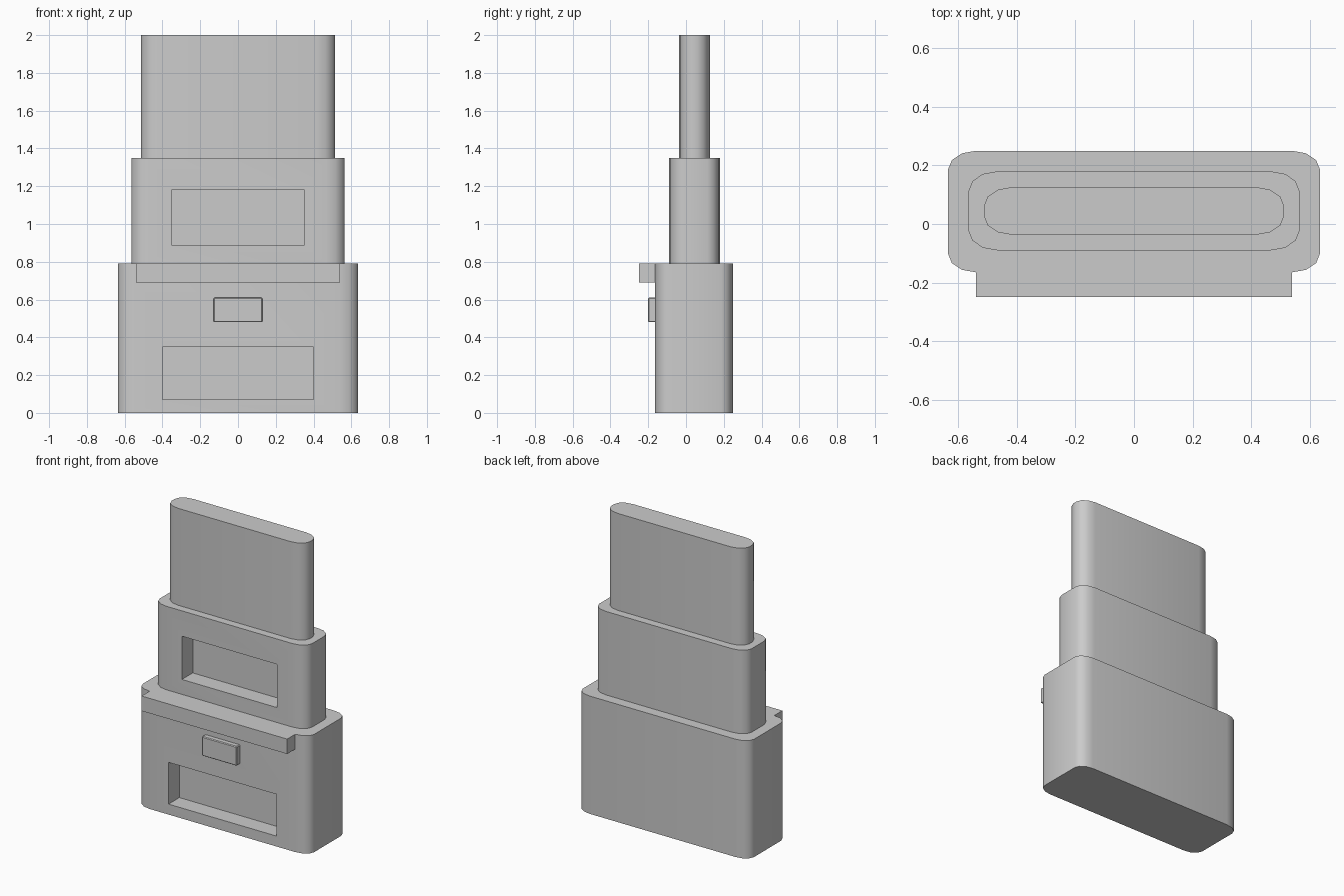
import bpy, bmesh, math

if "Cube" in bpy.data.objects:
    bpy.data.objects.remove(bpy.data.objects["Cube"])


def finish(name, bm):
    bmesh.ops.recalc_face_normals(bm, faces=bm.faces)
    mesh = bpy.data.meshes.new(name)
    bm.to_mesh(mesh)
    bm.free()
    obj = bpy.data.objects.new(name, mesh)
    bpy.context.collection.objects.link(obj)
    return obj


def activate(obj):
    bpy.ops.object.select_all(action='DESELECT')
    obj.select_set(True)
    bpy.context.view_layer.objects.active = obj


def box(name, x0, x1, y0, y1, z0, z1):
    bm = bmesh.new()
    bmesh.ops.create_cube(bm, size=1)
    for v in bm.verts:
        v.co.x = x1 if v.co.x > 0 else x0
        v.co.y = y1 if v.co.y > 0 else y0
        v.co.z = z1 if v.co.z > 0 else z0
    return finish(name, bm)


def rounded_block(name, half_x, y0, y1, z0, z1, rx, ry, steps=3):
    """Extruded rounded rectangle with elliptical corners."""
    bm = bmesh.new()
    corners = [(half_x - rx, y1 - ry), (rx - half_x, y1 - ry),
               (rx - half_x, y0 + ry), (half_x - rx, y0 + ry)]
    ring = []
    for i, (cx, cy) in enumerate(corners):
        for s in range(steps + 1):
            a = math.pi / 2 * (i + s / steps)
            ring.append(bm.verts.new((cx + rx * math.cos(a), cy + ry * math.sin(a), z0)))
    base = bm.faces.new(ring)
    top = bmesh.ops.extrude_face_region(bm, geom=[base], use_keep_orig=True)
    moved = [g for g in top['geom'] if isinstance(g, bmesh.types.BMVert)]
    bmesh.ops.translate(bm, verts=moved, vec=(0, 0, z1 - z0))
    return finish(name, bm)


def cut_pocket(obj, half_x, y_front, depth, z0, z1):
    """Rectangular recess sunk into the front face."""
    cutter = box("pocket_cutter", -half_x, half_x, y_front - 0.1, y_front + depth, z0, z1)
    cutter.hide_render = True
    mod = obj.modifiers.new("pocket", 'BOOLEAN')
    mod.operation = 'DIFFERENCE'
    mod.solver = 'EXACT'
    mod.object = cutter
    activate(obj)
    bpy.ops.object.modifier_apply(modifier=mod.name)
    bpy.data.objects.remove(cutter, do_unlink=True)


# Three stacked telescoping sections
lower = rounded_block("lower_body", 0.635, -0.165, 0.25, 0.0, 0.79, 0.095, 0.063)
middle = rounded_block("middle_section", 0.565, -0.09, 0.18, 0.79, 1.35, 0.098, 0.066)
upper = rounded_block("upper_tab", 0.513, -0.037, 0.126, 1.35, 2.0, 0.096, 0.066)

# Recessed panels on the front
cut_pocket(lower, 0.40, -0.165, 0.115, 0.07, 0.35)
cut_pocket(middle, 0.353, -0.09, 0.115, 0.89, 1.18)

for part in (lower, middle, upper):
    activate(part)
    bpy.ops.object.shade_smooth_by_angle(angle=math.radians(40))

# Front lip, flush with the top of the lower body
box("front_lip", -0.54, 0.54, -0.25, -0.16, 0.69, 0.79)

# Small push button with softened edges
button = box("button", -0.13, 0.13, -0.20, -0.16, 0.48, 0.61)
bevel = button.modifiers.new("soft_edge", 'BEVEL')
bevel.width = 0.005
bevel.segments = 1
